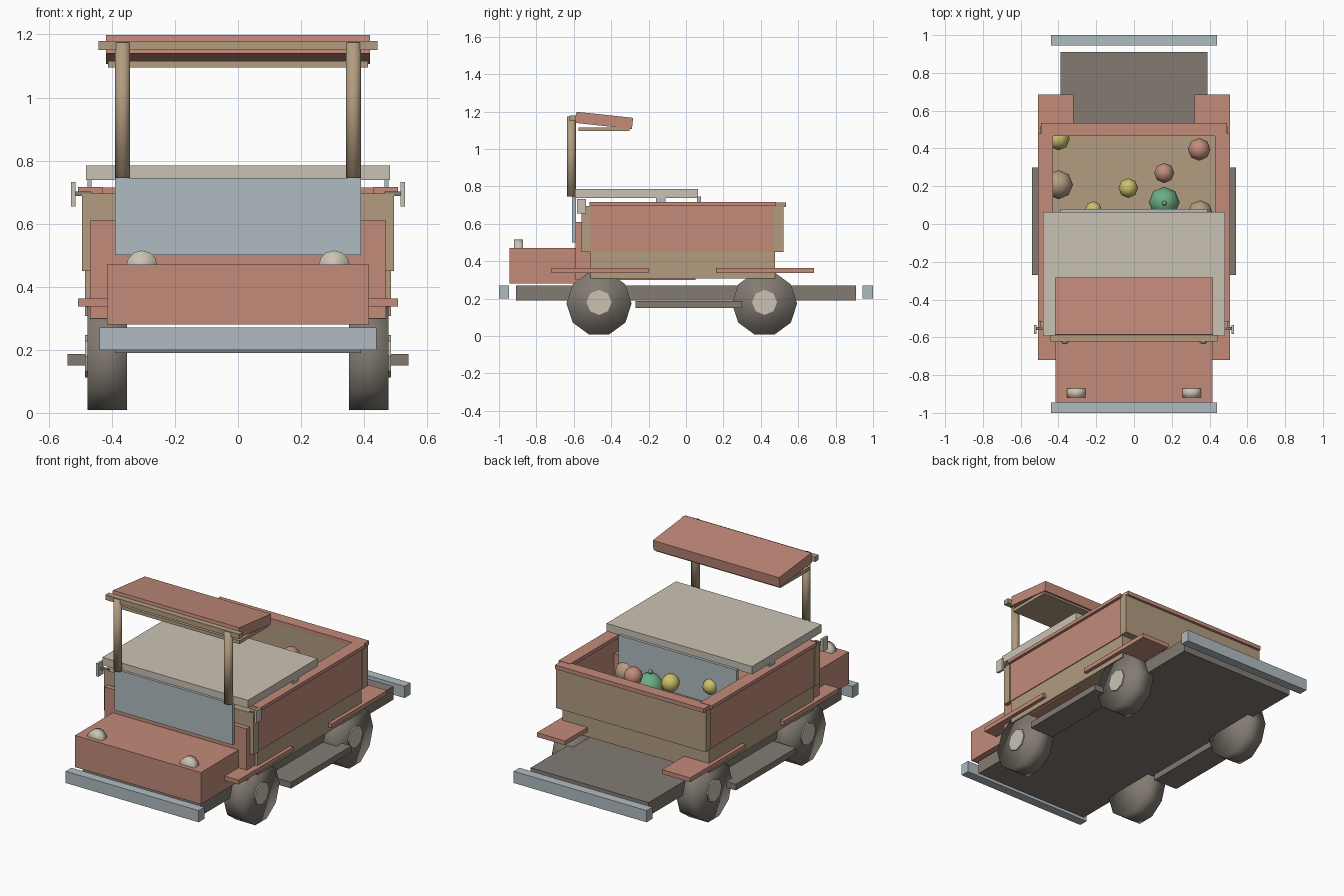
import bpy
import math

cube = bpy.data.objects.get("Cube")
if cube:
    bpy.data.objects.remove(cube, do_unlink=True)


def paint(name, rgb):
    """Make a flat material from 0-255 display values."""
    color = [((c / 255 + 0.055) / 1.055) ** 2.4 for c in rgb] + [1]
    mat = bpy.data.materials.new(name)
    mat.use_nodes = True
    mat.diffuse_color = color
    mat.node_tree.nodes["Principled BSDF"].inputs["Base Color"].default_value = color
    return mat


RED = paint("faded red", (194, 139, 122))
TAN = paint("tan wood", (178, 156, 128))
CREAM = paint("cream", (202, 194, 180))
BLUE = paint("pale blue grey", (176, 188, 193))
GREY = paint("warm grey", (130, 123, 114))
GREEN = paint("green", (108, 172, 132))
YELLOW = paint("yellow", (206, 192, 104))


def finish(name, mat, smooth=False):
    obj = bpy.context.object
    obj.name = name
    obj.data.materials.append(mat)
    if smooth:
        bpy.ops.object.shade_smooth()
    return obj


def box(name, mat, x, y, z, tilt=0):
    """Box from (min, max) ranges on each axis."""
    spans = (x, y, z)
    bpy.ops.mesh.primitive_cube_add(size=1, location=[(a + b) / 2 for a, b in spans])
    obj = finish(name, mat)
    obj.scale = [b - a for a, b in spans]
    obj.rotation_euler.x = tilt
    return obj


def wide(name, mat, half, y, z, tilt=0):
    return box(name, mat, (-half, half), y, z, tilt)


def pair(name, mat, x, y, z):
    """Matching boxes on both sides."""
    box("left_" + name, mat, x, y, z)
    box("right_" + name, mat, (-x[1], -x[0]), y, z)


def rod(name, mat, sides, radius, depth, loc, axis="z", smooth=False):
    rot = {"x": (0, math.pi / 2, 0), "y": (math.pi / 2, 0, 0), "z": (0, 0, 0)}[axis]
    bpy.ops.mesh.primitive_cylinder_add(vertices=sides, radius=radius, depth=depth,
                                        location=loc, rotation=rot)
    return finish(name, mat, smooth)


def ball(name, mat, radius, loc):
    bpy.ops.mesh.primitive_uv_sphere_add(segments=8, ring_count=6, radius=radius, location=loc)
    return finish(name, mat, True)


# Chassis, bumpers and running boards
wide("chassis", GREY, 0.39, (-0.91, 0.91), (0.19, 0.27))
wide("front_bumper", BLUE, 0.44, (-1, -0.945), (0.2, 0.27))
wide("rear_bumper", BLUE, 0.44, (0.945, 1), (0.2, 0.27))
pair("running_board", GREY, (0.38, 0.54), (-0.27, 0.3), (0.15, 0.187))

# Wheels with flat hubs
for side, s in (("left", 1), ("right", -1)):
    for end, y in (("front", -0.465), ("rear", 0.42)):
        rod(f"{side}_{end}_wheel", GREY, 10, 0.174, 0.126, (s * 0.415, y, 0.174), "x", True)
        rod(f"{side}_{end}_hub", CREAM, 8, 0.067, 0.02, (s * 0.475, y, 0.18), "x")

# Hood, cab and fenders
wide("hood", RED, 0.416, (-0.945, -0.58), (0.28, 0.47))
wide("cab", RED, 0.47, (-0.59, 0.05), (0.3, 0.61))
pair("front_fender", RED, (0.32, 0.507), (-0.72, -0.2), (0.337, 0.363))
pair("rear_fender", RED, (0.32, 0.507), (0.16, 0.685), (0.337, 0.363))

# Cargo body
wide("lower_body", TAN, 0.485, (-0.51, 0.475), (0.308, 0.45))
wide("front_wall", TAN, 0.495, (-0.56, -0.51), (0.45, 0.695))
wide("rear_wall", TAN, 0.495, (0.47, 0.52), (0.45, 0.695))
pair("side_wall", RED, (0.44, 0.49), (-0.51, 0.47), (0.45, 0.695))
pair("side_rim", RED, (0.43, 0.507), (-0.515, 0.48), (0.695, 0.716))
wide("rear_rim", RED, 0.492, (0.465, 0.535), (0.69, 0.714))

# Glass and cab roof
wide("windshield", BLUE, 0.39, (-0.61, -0.588), (0.5, 0.745))
wide("rear_window", BLUE, 0.39, (0.06, 0.08), (0.5, 0.745))
wide("cab_roof", CREAM, 0.482, (-0.594, 0.063), (0.738, 0.785))
pair("roof_support", BLUE, (0.465, 0.478), (-0.16, -0.11), (0.7, 0.74))

# Raised canopy on two posts
for side, s in (("left", 1), ("right", -1)):
    rod(side + "_canopy_post", TAN, 12, 0.024, 0.43, (s * 0.366, -0.613, 0.96), "z", True)
wide("canopy_beam", TAN, 0.442, (-0.622, -0.588), (1.15, 1.18))
wide("canopy", RED, 0.418, (-0.59, -0.285), (1.123, 1.183), -0.107)
wide("canopy_lining", TAN, 0.413, (-0.576, -0.302), (1.096, 1.116))

# Headlights and mirrors
for side, s in (("left", 1), ("right", -1)):
    rod(side + "_headlight", CREAM, 12, 0.05, 0.048, (s * 0.305, -0.895, 0.465), "y", True)
pair("mirror", CREAM, (0.516, 0.53), (-0.583, -0.535), (0.655, 0.732))
pair("mirror_arm", GREY, (0.465, 0.518), (-0.56, -0.545), (0.688, 0.702))

# Produce in the bed
produce = [
    ("melon", GREEN, 0.082, (0.16, 0.115, 0.51)),
    ("melon_stem", GREEN, 0.013, (0.16, 0.11, 0.6)),
    ("upper_apple", RED, 0.053, (0.16, 0.27, 0.635)),
    ("corner_apple", RED, 0.06, (0.345, 0.395, 0.51)),
    ("middle_lemon", YELLOW, 0.052, (-0.03, 0.19, 0.615)),
    ("side_lemon", YELLOW, 0.045, (-0.215, 0.075, 0.6)),
    ("corner_lemon", YELLOW, 0.06, (-0.4, 0.45, 0.51)),
    ("large_potato", TAN, 0.077, (-0.4, 0.208, 0.525)),
    ("small_potato", TAN, 0.066, (0.35, 0.06, 0.53)),
]
for item in produce:
    ball(*item)
